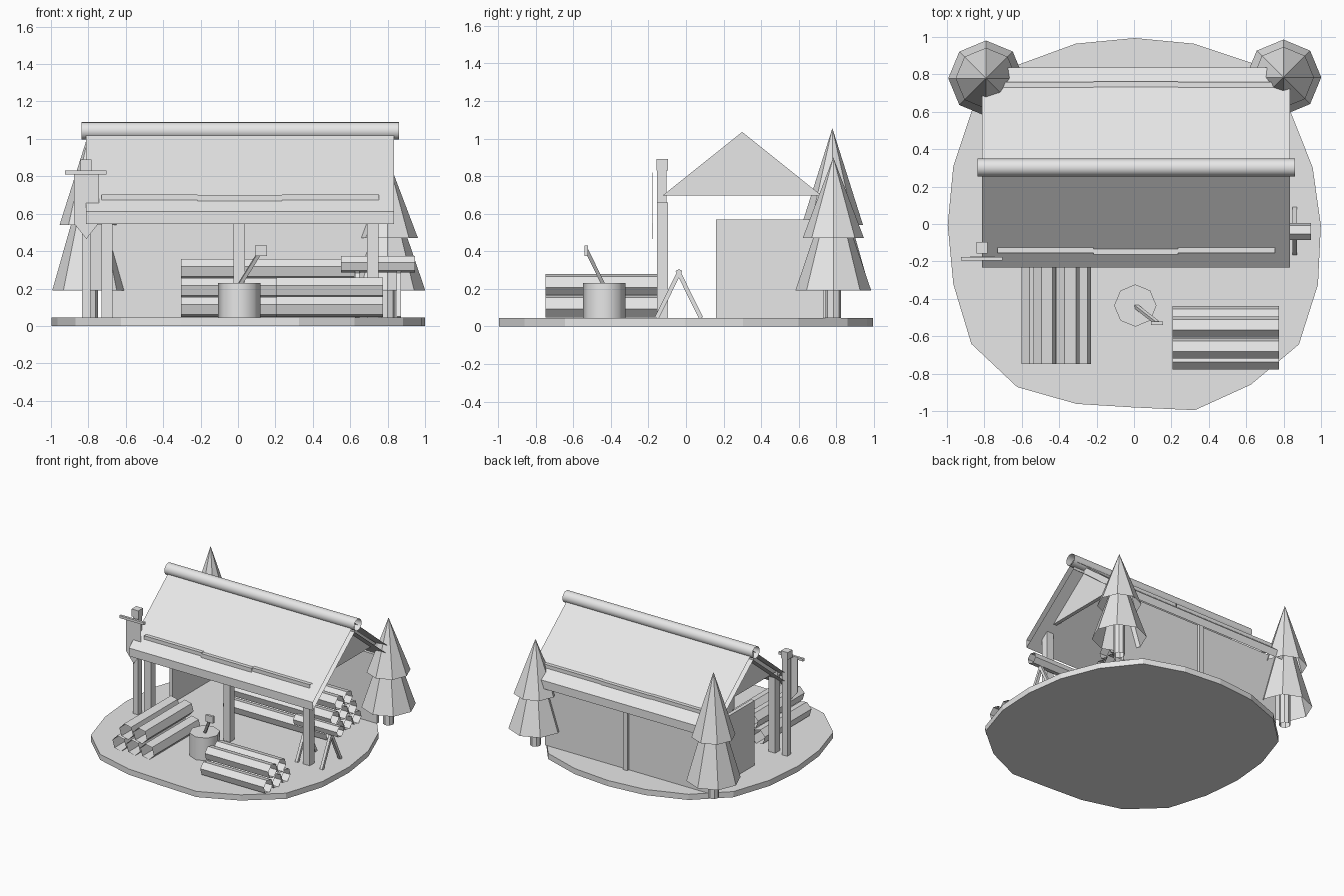
import bpy, bmesh, math
from mathutils import Vector

if "Cube" in bpy.data.objects:
    bpy.data.objects.remove(bpy.data.objects["Cube"])

# The whole model is one plain grey
GREY = bpy.data.materials.new("plain_grey")
GREY.diffuse_color = (0.8, 0.8, 0.8, 1)
GREY.use_nodes = True
GREY.node_tree.nodes["Principled BSDF"].inputs["Base Color"].default_value = GREY.diffuse_color
SHIFT = Vector((0.004, -0.006, 0))  # centres the whole model


def finish(name, bm):
    bmesh.ops.recalc_face_normals(bm, faces=bm.faces)
    bmesh.ops.translate(bm, verts=bm.verts, vec=SHIFT)
    me = bpy.data.meshes.new(name)
    bm.to_mesh(me)
    bm.free()
    me.materials.append(GREY)
    ob = bpy.data.objects.new(name, me)
    bpy.context.collection.objects.link(ob)
    return ob


def prism(name, pts, offset, caps=True):
    """Extrude a polygon by an offset vector; without caps it is an open tube."""
    bm = bmesh.new()
    a = [bm.verts.new(p) for p in pts]
    b = [bm.verts.new(Vector(p) + Vector(offset)) for p in pts]
    n = len(pts)
    for i in range(n):
        bm.faces.new((a[i], a[(i + 1) % n], b[(i + 1) % n], b[i]))
    if caps:
        bm.faces.new(a)
        bm.faces.new(b)
    return finish(name, bm)


def box(name, x0, x1, y0, y1, z0, z1):
    return prism(name, [(x0, y0, z0), (x1, y0, z0), (x1, y1, z0), (x0, y1, z0)],
                 (0, 0, z1 - z0))


def rod(name, p, q, r0, r1, sides, caps=False, turn=0.0):
    """Tapered round bar between two points."""
    p, q = Vector(p), Vector(q)
    rot = (q - p).to_track_quat('Z', 'Y')
    bm = bmesh.new()

    def ring(c, r):
        return [bm.verts.new(c + rot @ Vector((r * math.cos(t), r * math.sin(t), 0)))
                for t in (turn + 2 * math.pi * i / sides for i in range(sides))]
    a, b = ring(p, r0), ring(q, r1)
    for i in range(sides):
        bm.faces.new((a[i], a[(i + 1) % sides], b[(i + 1) % sides], b[i]))
    if caps:
        bm.faces.new(a)
        bm.faces.new(b)
    bmesh.ops.remove_doubles(bm, verts=bm.verts, dist=1e-5)
    return finish(name, bm)


def log(name, c, z, r, start, end, along_x):
    """Six-sided open log lying along x or y."""
    ring = []
    for k in range(6):
        t = math.radians((12.5 if along_x else -13) + 60 * k)
        u, w = r * math.cos(t), z + r * math.sin(t)
        ring.append((start, c - u, w) if along_x else (c + u, start, w))
    d = end - start
    prism(name, ring, (d, 0, 0) if along_x else (0, d, 0), caps=False)


def smooth(ob):
    bpy.ops.object.select_all(action='DESELECT')
    ob.select_set(True)
    bpy.context.view_layer.objects.active = ob
    bpy.ops.object.shade_smooth_by_angle(angle=math.radians(50))


# Uneven ground disc, 20 sides
radii = [0.995, 1.0, 1.03, 1.07, 1.02, 1.0, 1.02, 1.06, 1.07, 1.02,
         1.0, 1.02, 1.08, 1.07, 1.005, 0.975, 1.04, 1.055, 1.085, 1.03]
prism("ground", [(r * math.cos(i * math.pi / 10), r * math.sin(i * math.pi / 10), 0)
                 for i, r in enumerate(radii)], (0, 0, 0.046))
G = 0.045

# Roof slabs, open at the gable ends, with raised battens near the eaves
YC = 0.308
for side, label in ((-1, "front"), (1, "back")):
    def P(d, z, x=-0.818):
        return (x, YC + side * d, z)
    prism(label + "_roof", [P(0, 1.05), P(0.535, 0.611), P(0.535, 0.545), P(0, 0.975)],
          (1.648, 0, 0), caps=False)
    for i, (x0, x1, d) in enumerate(((-0.735, -0.22, 0), (-0.22, 0.23, 0.008), (0.23, 0.75, 0))):
        d = d if side < 0 else d * 0.3
        prism(f"{label}_roof_batten_{i}",
              [P(0.428 + d, 0.703 - d * 0.4, x0), P(0.458 + d, 0.703 - d * 0.4, x0),
               P(0.458 + d, 0.645, x0), P(0.428 + d, 0.645, x0)], (x1 - x0, 0, 0), caps=False)
smooth(rod("ridge_log", (-0.842, YC, 1.043), (0.858, YC, 1.043), 0.047, 0.047, 16))

# Gables, walls and posts; the right side is open below the gable
for s, label in ((-1, "left"), (1, "right")):
    prism(label + "_gable", [(s * 0.73, -0.118, 0.697), (s * 0.73, 0.727, 0.697),
                             (s * 0.73, 0.305, 1.035)], (-s * 0.03, 0, 0))
box("left_wall", -0.73, -0.70, 0.165, 0.76, G, 0.57)
box("back_wall", -0.73, 0.73, 0.735, 0.76, G, 0.60)
box("back_post", -0.02, 0.02, 0.74, 0.78, G, 0.60)
for i, x in enumerate((-0.705, 0.003, 0.717)):
    box(f"front_post_{i}", x - 0.03, x + 0.03, -0.149, -0.091, G, 0.66)

# Banner on its pole
box("banner_pole", -0.838, -0.792, -0.148, -0.098, G, 0.83)
box("pole_finial", -0.847, -0.787, -0.151, -0.091, 0.83, 0.89)
prism("banner_bar", [(-0.93, y, z) for y, z in ((-0.19, 0.81), (-0.17, 0.81),
                                               (-0.17, 0.83), (-0.19, 0.83))],
      (0.223, 0, 0), caps=False)
prism("banner", [(-0.882, -0.172, 0.82), (-0.748, -0.172, 0.82), (-0.748, -0.172, 0.55),
                 (-0.815, -0.172, 0.465), (-0.882, -0.172, 0.55)], (0, 0.003, 0))


# Log piles: rows stacked in the gaps of the row below
def pile(name, rows, first, r, start, end, along_x):
    for k, count in enumerate(rows):
        for i in range(count):
            log(f"{name}_{k}_{i}", first + r * (2 * i + k), G + r * (1 + 1.8 * k), r,
                start, end, along_x)


pile("back_log", (4, 3, 2), 0.30, 0.0565, -0.308, 0.62, True)
pile("front_log", (3, 2), -0.715, 0.057, 0.202, 0.772, True)
pile("left_log", (3, 2), -0.544, 0.0625, -0.742, -0.145, False)

# Sawhorse carrying a log
log("sawhorse_log", -0.034, 0.33, 0.046, 0.548, 0.942, True)
for i, x in enumerate((0.633, 0.855)):
    for s in (-1, 1):
        rod(f"sawhorse_leg_{i}_{s}", (x, -0.032 + s * 0.118, 0.045),
            (x, -0.032 - s * 0.008, 0.30), 0.016, 0.016, 4, caps=True, turn=math.pi / 4)

# Chopping block and axe
smooth(rod("chopping_block", (0.003, -0.43, G), (0.003, -0.43, 0.23),
           0.113, 0.113, 8, caps=True))
rod("axe_handle", (0.008, -0.435, 0.225), (0.12, -0.523, 0.405), 0.014, 0.014, 4, caps=True)
box("axe_head", 0.086, 0.15, -0.535, -0.515, 0.375, 0.43)

# Two-tier pines
for label, x, y, mid, top in (("left", -0.795, 0.785, 0.54, 1.055),
                              ("right", 0.795, 0.79, 0.47, 0.90)):
    rod(label + "_trunk", (x, y, G), (x, y, 0.30), 0.042, 0.042, 8)
    rod(label + "_lower_branches", (x, y, 0.19), (x, y, mid + 0.08), 0.202, 0.08, 8)
    rod(label + "_upper_branches", (x, y, mid), (x, y, top), 0.163, 0.0, 8)
